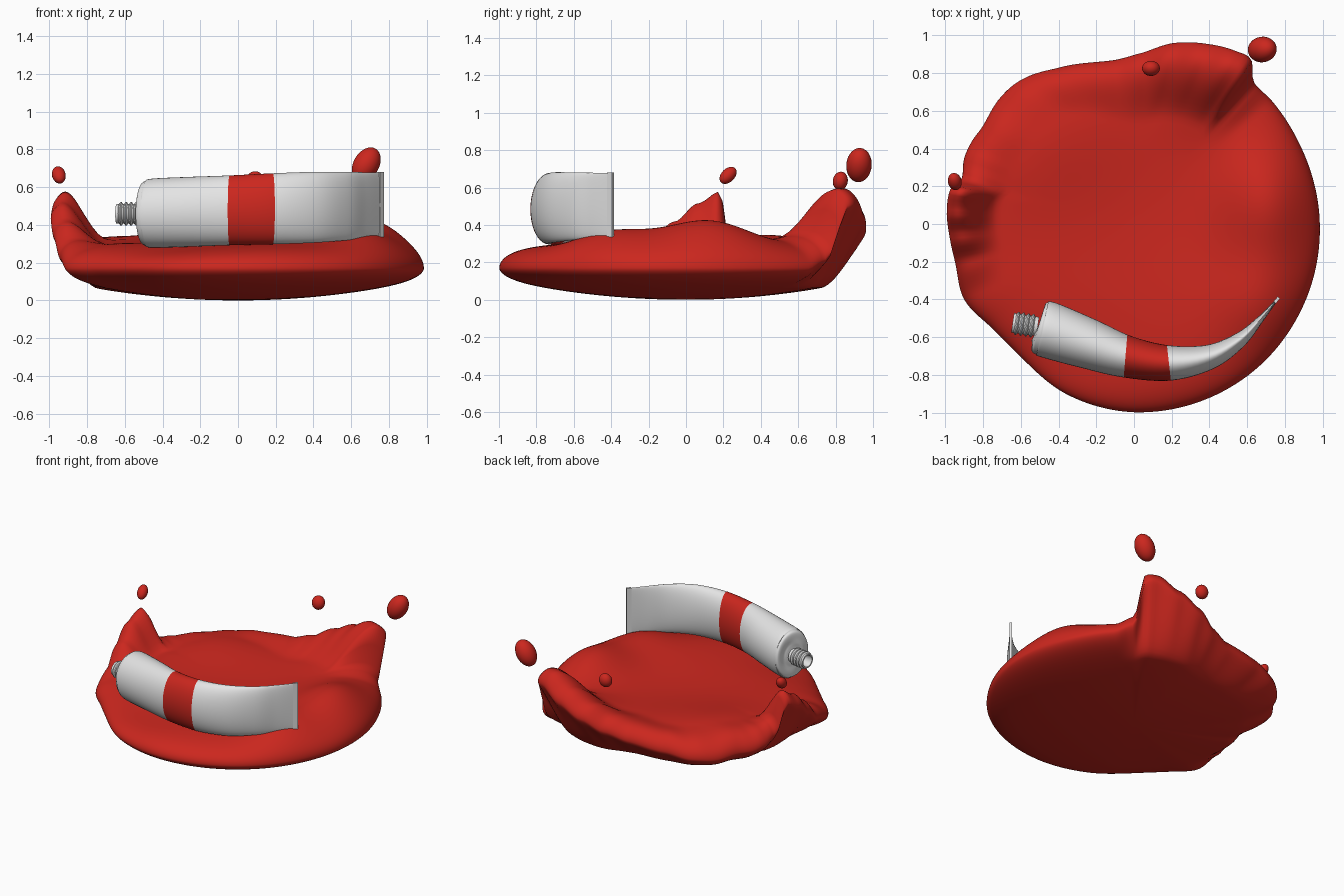
import bpy, bmesh, math
from math import sin, cos, pi, tau, sqrt, exp, radians
from mathutils import Vector, Matrix

old = bpy.data.objects.get("Cube")
if old:
    bpy.data.objects.remove(old)


def material(name, color):
    m = bpy.data.materials.new(name)
    m.diffuse_color = (*color, 1)
    m.use_nodes = True
    m.node_tree.nodes["Principled BSDF"].inputs["Base Color"].default_value = (*color, 1)
    return m


RED = material("paint red", (0.6, 0.02, 0.013))
WHITE = material("tube white", (0.78, 0.78, 0.78))


def finish(name, bm, mats, angle=60):
    bmesh.ops.recalc_face_normals(bm, faces=bm.faces)
    mesh = bpy.data.meshes.new(name)
    bm.to_mesh(mesh)
    bm.free()
    ob = bpy.data.objects.new(name, mesh)
    bpy.context.collection.objects.link(ob)
    for m in mats:
        mesh.materials.append(m)
    bpy.ops.object.select_all(action='DESELECT')
    ob.select_set(True)
    bpy.context.view_layer.objects.active = ob
    bpy.ops.object.shade_smooth_by_angle(angle=radians(angle))
    return ob


def skin(bm, rings):
    """Join consecutive rings of points with quads; returns faces per band."""
    loops = [[bm.verts.new(p) for p in ring] for ring in rings]
    bands = []
    for a, b in zip(loops, loops[1:]):
        n = len(a)
        bands.append([bm.faces.new((a[i], a[(i + 1) % n], b[(i + 1) % n], b[i]))
                      for i in range(n)])
    return loops, bands


def catmull(a, b, c, d, t):
    return b + 0.5 * t * (c - a + t * (2 * a - 5 * b + 4 * c - d + t * (3 * (b - c) + d - a)))


def smooth(a, b, x):
    t = min(1, max(0, (x - a) / (b - a)))
    return t * t * (3 - 2 * t)


# ---- paint puddle: rim table of angle, radius, lift of the lip ----
RIM = [(0, .985, 0), (25, .975, 0), (42, .98, 0), (50, .985, .05), (54.5, 1.07, .34),
       (59, 1.065, .34), (68, 1.03, .26), (78, .98, .19), (87, .91, .12), (98, .875, .08),
       (116, .92, .06), (128, .97, .03), (137, .975, .02), (147, .955, .04),
       (153, .965, .04), (159, .965, .06), (165.5, .945, .1), (169, .99, .33),
       (176, .995, .27), (184, .98, .17), (193, .97, .06), (204, .985, 0),
       (216, .935, 0), (229, .925, 0), (248, .97, 0), (270, .998, 0), (307, 1.005, 0),
       (338, .995, 0)]


def rim(deg):
    n = len(RIM)
    k = max(i for i in range(n) if RIM[i][0] <= deg)
    start, end = RIM[k][0], RIM[(k + 1) % n][0] or 360
    t = (deg - start) / (end - start)
    pick = [RIM[(k + j) % n] for j in (-1, 0, 1, 2)]
    radius = catmull(*[p[1] for p in pick], t)
    lift = pick[1][2] + (pick[2][2] - pick[1][2]) * smooth(0, 1, t)
    return radius, lift


def bump(x, y, cx, cy, sx, sy):
    return exp(-((x - cx) / sx) ** 2 - ((y - cy) / sy) ** 2)


SEGS, RINGS = 240, 40
edge = [(radians(i * 360 / SEGS), *rim(i * 360 / SEGS)) for i in range(SEGS)]


def top_ring(s):
    ring = []
    for a, r, lift in edge:
        x, y = r * s * cos(a), r * s * sin(a)
        body = (.14 - .03 * bump(x, y, .1, .1, .45, .45)
                - .03 * bump(x, y, -.4, -.75, .4, .25)
                + .14 * bump(x, y, .72, .12, .26, .32)
                + .08 * bump(x, y, .68, -.42, .25, .26)
                + .05 * bump(x, y, -.55, .45, .4, .35)
                + .05 * bump(x, y, .36, .68, .2, .2))
        # the splash slopes in gently, the left spike stands steeper
        foot = .58 + .14 * smooth(1.4, 2.2, a)
        z = .17 + lift * smooth(foot, .96, s) + body * sqrt(max(0, 1 - s ** 6))
        ring.append((x, y, z))
    return ring


def bottom_ring(s):
    rise = .11 * s * s + .06 * (1 - sqrt(max(0, 1 - s ** 12)))
    wall = smooth(.75, 1.04, s) / smooth(.75, 1.04, 1)
    return [(r * s * cos(a), r * s * sin(a), rise + lift * wall) for a, r, lift in edge]


steps = [sin(i / RINGS * pi / 2) for i in range(1, RINGS + 1)]
bm = bmesh.new()
loops, _ = skin(bm, [top_ring(s) for s in steps] + [bottom_ring(s) for s in steps[-2::-1]])
for loop in (loops[0], loops[-1]):
    bm.faces.new(loop)
finish("paint_puddle", bm, [RED], 100)

# ---- tube body: stations of centre x, centre y, half width, half height ----
STATIONS = [(-.51, -.545, .06, .07), (-.507, -.546, .125, .15), (-.49, -.551, .142, .172),
            (-.45, -.563, .149, .183), (-.25, -.632, .135, .185), (-.045, -.7, .117, .185),
            (.185, -.736, .094, .188), (.4, -.705, .066, .188), (.56, -.615, .04, .182),
            (.67, -.505, .018, .176), (.755, -.405, .006, .172)]
FINE, SIDES = 6, 48


def station(k, t):
    last = len(STATIONS) - 1
    pick = [STATIONS[min(last, max(0, k + j))] for j in (-1, 0, 1, 2)]
    return [catmull(*col, t) for col in zip(*pick)]


path = [station(k, i / FINE) for k in range(len(STATIONS) - 1) for i in range(FINE)]
path.append(list(STATIONS[-1]))
rings = []
for i, (x, y, w, h) in enumerate(path):
    p, q = path[max(0, i - 1)], path[min(len(path) - 1, i + 1)]
    side = Vector((p[1] - q[1], q[0] - p[0], 0)).normalized()
    # the label band sits slightly askew
    side.x -= .2 * bump(x, 0, .05, 0, .2, 1)
    centre = Vector((x, y, .461 + .036 * (x + .5)))
    rings.append([centre + side * w * cos(a) + Vector((0, 0, h * sin(a)))
                  for a in (j * tau / SIDES for j in range(SIDES))])
bm = bmesh.new()
loops, bands = skin(bm, rings)
for loop in (loops[0], loops[-1]):
    bm.faces.new(loop)
# red label band wraps one stretch between stations
for band in bands[5 * FINE:6 * FINE]:
    for f in band:
        f.material_index = 1
finish("tube_body", bm, [WHITE, RED])

# ---- crimped tail strip ----
bm = bmesh.new()
turn = Matrix.Rotation(radians(50), 4, 'Z')
bmesh.ops.create_cube(bm, size=1, matrix=Matrix.Translation((.757, -.403, .508)) @ turn
                      @ Matrix.Diagonal((.034, .016, .345, 1)))
finish("tube_crimp", bm, [WHITE], 30)

# ---- threaded neck with a hollow mouth, as radius and distance ----
profile = [(.05, -.01)]
for i in range(4):
    d = .01 + i * .027
    profile += [(.052, d), (.062, d + .007), (.062, d + .013), (.052, d + .02)]
profile += [(.052, .125), (.042, .125), (.038, .05), (.002, .05)]
axis = Vector((-1, .15, 0)).normalized()
across = Vector((-axis.y, axis.x, 0))
base = Vector((-.52, -.542, .459))
bm = bmesh.new()
loops, _ = skin(bm, [[base + axis * d + across * r * cos(a) + Vector((0, 0, r * sin(a)))
                      for a in (j * tau / 32 for j in range(32))] for r, d in profile])
for loop in (loops[0], loops[-1]):
    bm.faces.new(loop)
finish("tube_neck", bm, [WHITE], 40)

# ---- flying droplets: centre, radii, tilt about x and y ----
DROPS = [("large", (.68, .925, .72), (.068, .068, .098), -5, 30),
         ("back", (.09, .825, .635), (.047, .04, .05), -10, 10),
         ("left", (-.95, .225, .665), (.036, .036, .054), -45, -10)]
for name, centre, radii, tx, ty in DROPS:
    bm = bmesh.new()
    m = (Matrix.Translation(centre) @ Matrix.Rotation(radians(tx), 4, 'X')
         @ Matrix.Rotation(radians(ty), 4, 'Y') @ Matrix.Diagonal((*radii, 1)))
    bmesh.ops.create_uvsphere(bm, u_segments=32, v_segments=16, radius=1, matrix=m)
    finish(name + "_droplet", bm, [RED], 80)
